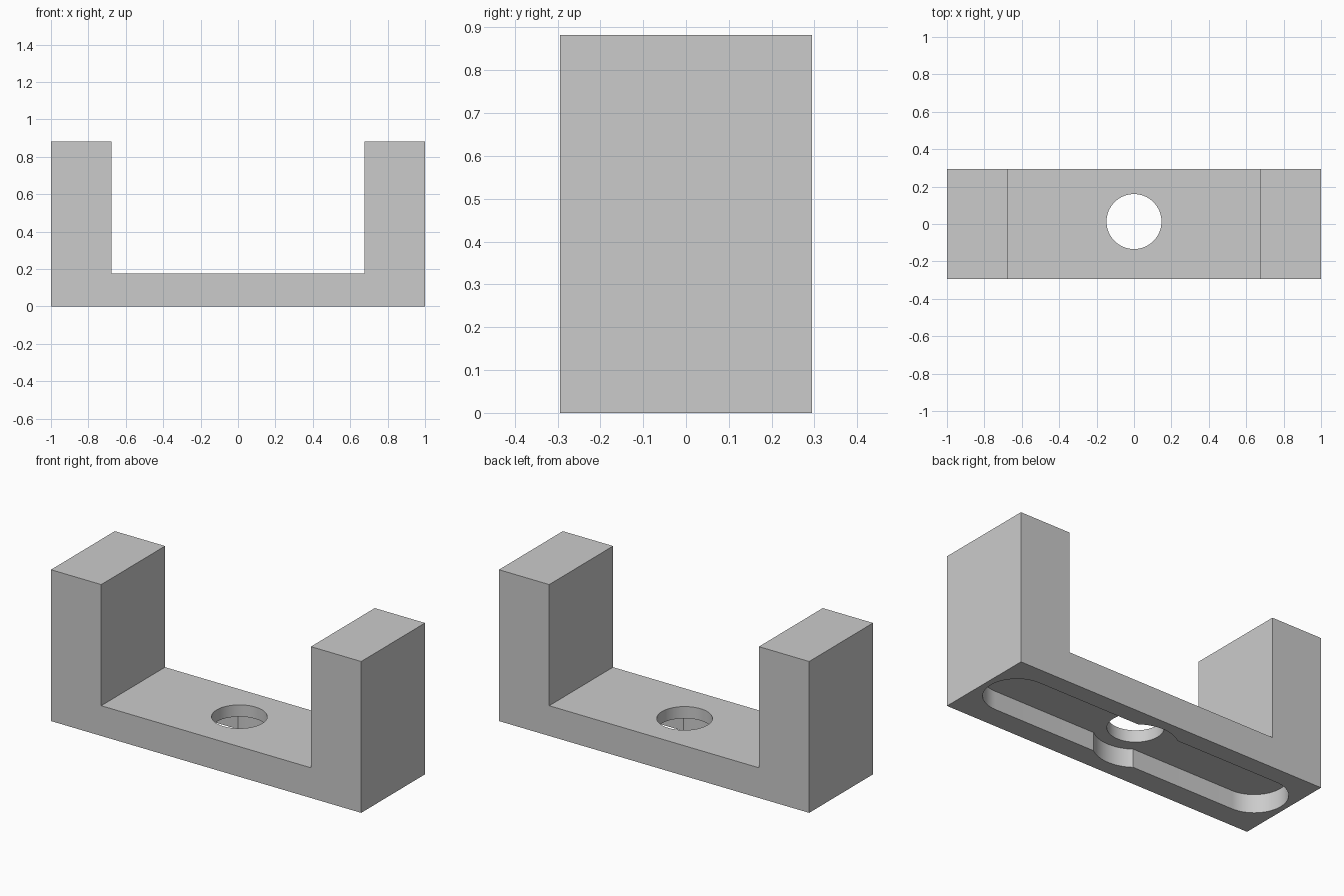
import bpy
import bmesh
import math

if "Cube" in bpy.data.objects:
    bpy.data.objects.remove(bpy.data.objects["Cube"], do_unlink=True)

HALF_DEPTH = 0.294
LEG_INNER = 0.676
BASE_TOP = 0.176
HEIGHT = 0.882
HOLE_Y = 0.013      # hole and slot sit slightly behind centre
SLOT_DEPTH = 0.107

grey = bpy.data.materials.new("plain_grey")
grey.use_nodes = True
colour = (0.6, 0.6, 0.6, 1)
grey.diffuse_color = colour
grey.node_tree.nodes["Principled BSDF"].inputs["Base Color"].default_value = colour


def prism(name, outline, offset):
    """Closed solid swept from an outline of 3D points along an offset."""
    bm = bmesh.new()
    face = bm.faces.new([bm.verts.new(p) for p in outline])
    swept = bmesh.ops.extrude_face_region(bm, geom=[face])["geom"]
    moved = [v for v in swept if isinstance(v, bmesh.types.BMVert)]
    bmesh.ops.translate(bm, verts=moved, vec=offset)
    bmesh.ops.recalc_face_normals(bm, faces=bm.faces)
    mesh = bpy.data.meshes.new(name)
    bm.to_mesh(mesh)
    bm.free()
    mesh.materials.append(grey)
    obj = bpy.data.objects.new(name, mesh)
    bpy.context.collection.objects.link(obj)
    return obj


def capsule(radius, reach, z, steps=32):
    """Round-ended outline along x; a reach of zero gives a circle."""
    points = []
    for side in (1, -1):
        for i in range(steps + (1 if reach else 0)):
            a = math.pi * i / steps - side * math.pi / 2
            points.append((side * reach + radius * math.cos(a),
                           HOLE_Y + radius * math.sin(a), z))
    return points


def cut(target, cutter):
    """Subtract a cutter and discard it."""
    mod = target.modifiers.new("cut", "BOOLEAN")
    mod.operation = "DIFFERENCE"
    mod.solver = "EXACT"
    mod.object = cutter
    bpy.context.view_layer.objects.active = target
    bpy.ops.object.modifier_apply(modifier=mod.name)
    bpy.data.objects.remove(cutter, do_unlink=True)


# U-shaped body: base with two upright legs
right_half = [(1, 0), (1, HEIGHT), (LEG_INNER, HEIGHT), (LEG_INNER, BASE_TOP)]
profile = right_half + [(-x, z) for x, z in reversed(right_half)]
bracket = prism("u_bracket", [(x, -HALF_DEPTH, z) for x, z in profile],
                (0, 2 * HALF_DEPTH, 0))

# Underside slot, its wider round middle, and the through hole
for name, radius, reach, top in (("slot_cutter", 0.176, 0.79, SLOT_DEPTH),
                                 ("recess_cutter", 0.22, 0, SLOT_DEPTH),
                                 ("hole_cutter", 0.147, 0, BASE_TOP + 0.1)):
    cut(bracket, prism(name, capsule(radius, reach, -0.1), (0, 0, top + 0.1)))

# Smooth the curved walls, keep the edges sharp
bpy.ops.object.select_all(action="DESELECT")
bracket.select_set(True)
bpy.context.view_layer.objects.active = bracket
bpy.ops.object.shade_smooth_by_angle(angle=math.radians(30))
